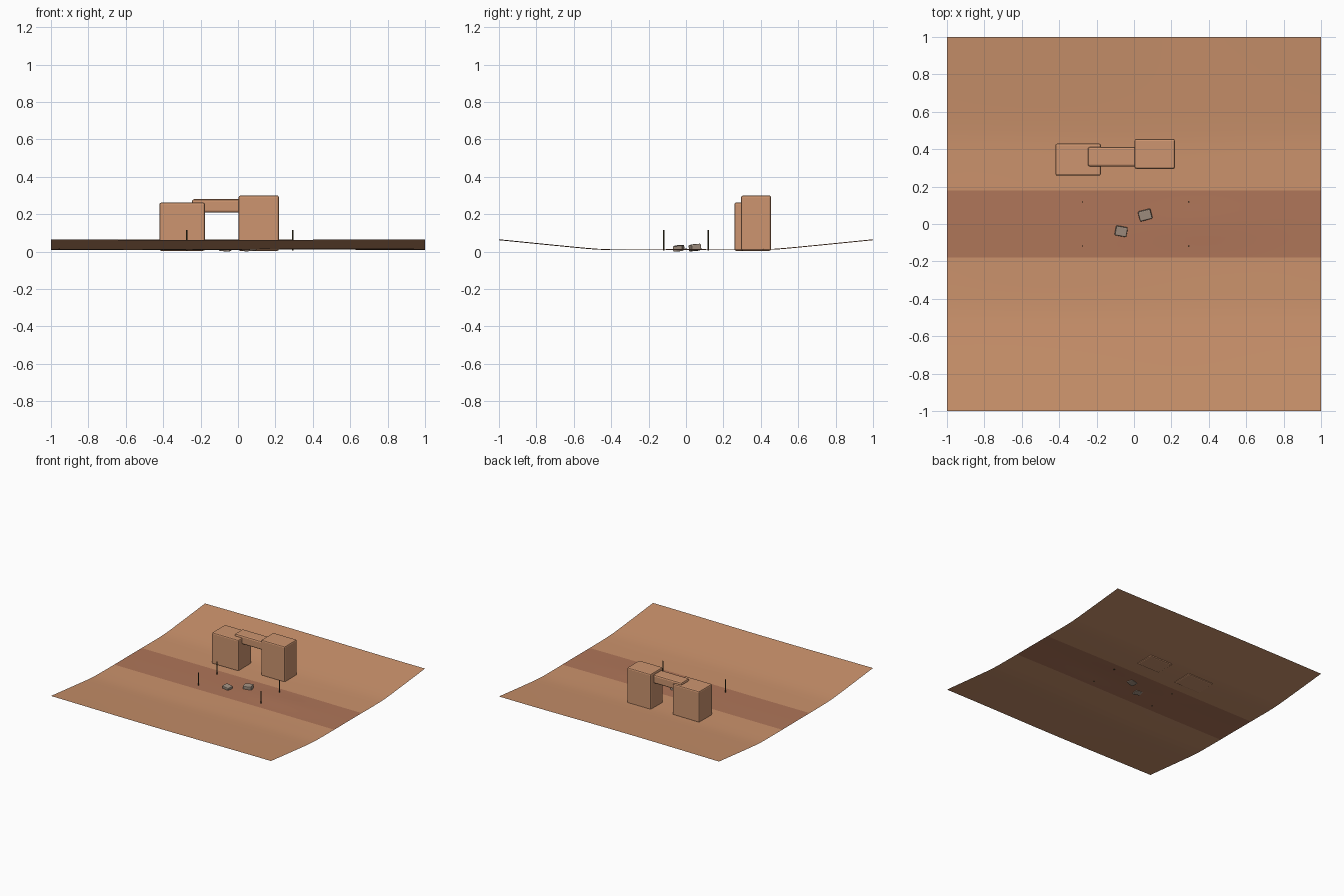
import bpy, bmesh, math

if "Cube" in bpy.data.objects:
    bpy.data.objects.remove(bpy.data.objects["Cube"])


def material(name, rgb):
    m = bpy.data.materials.new(name)
    m.diffuse_color = (*rgb, 1)
    m.use_nodes = True
    m.node_tree.nodes["Principled BSDF"].inputs["Base Color"].default_value = m.diffuse_color
    return m


SAND = material("sand", (0.60, 0.29, 0.15))
TRAIL = material("trail", (0.43, 0.18, 0.10))
ROCK = material("rock", (0.61, 0.30, 0.16))
STONE = material("grey_stone", (0.36, 0.28, 0.22))
WOOD = material("dark_wood", (0.07, 0.06, 0.025))


def ground_height(x, y):
    # flat valley floor, sloping banks, gentle ripples
    t = abs(y) - 0.46
    bank = 0.1 * (t + math.sqrt(t * t + 0.004)) / 2
    ripple = 0.003 * math.sin(3.1 * x + 1.7 * y + 0.5) * min(1, abs(y) * 2)
    mound = 0.006 * math.exp(-(y / 0.12) ** 2) * math.exp(-((x - 0.35) / 0.35) ** 2)
    return 0.009 + bank + ripple * 0.8 + mound


def ground():
    n = 56
    bm = bmesh.new()
    bmesh.ops.create_grid(bm, x_segments=n, y_segments=n, size=1)
    for f in bm.faces:
        f.smooth = True
        f.material_index = int(abs(f.calc_center_median().y) < 0.179)
    for v in bm.verts:
        v.co.z = ground_height(v.co.x, v.co.y)
    me = bpy.data.meshes.new("canyon_floor")
    bm.to_mesh(me)
    bm.free()
    me.materials.append(SAND)
    me.materials.append(TRAIL)
    ob = bpy.data.objects.new("canyon_floor", me)
    bpy.context.collection.objects.link(ob)


def block(name, lo, hi, mat, bevel, rot=(0, 0, 0)):
    mid = [(a + b) / 2 for a, b in zip(lo, hi)]
    bpy.ops.mesh.primitive_cube_add(size=1, location=mid, rotation=rot)
    ob = bpy.context.object
    ob.name = name
    ob.scale = [b - a for a, b in zip(lo, hi)]
    bpy.ops.object.transform_apply(location=False, rotation=False, scale=True)
    mod = ob.modifiers.new("rounded_edges", 'BEVEL')
    mod.width = bevel
    mod.segments = 2
    ob.data.materials.append(mat)
    return ob


ground()

# Rock arch: two pillars and a lintel
block("left_pillar", (-0.42, 0.258, 0.004), (-0.177, 0.43, 0.262), ROCK, 0.01)
block("right_pillar", (0.003, 0.295, 0.004), (0.219, 0.455, 0.30), ROCK, 0.01)
block("lintel", (-0.247, 0.307, 0.209), (0.03, 0.412, 0.28), ROCK, 0.012)

# Loose stones on the trail
block("stone_left", (-0.1, -0.065, 0.003), (-0.037, -0.013, 0.033), STONE, 0.006,
      (0.08, 0.08, -0.18))
block("stone_right", (0.026, 0.021, 0.004), (0.094, 0.075, 0.039), STONE, 0.006,
      (0.08, -0.06, 0.25))

# Four thin trail posts
for x in (-0.275, 0.293):
    for side, y in (("front", -0.118), ("back", 0.118)):
        bpy.ops.mesh.primitive_cylinder_add(vertices=8, radius=0.004, depth=0.11,
                                            location=(x, y, 0.06))
        post = bpy.context.object
        post.name = side + ("_left_post" if x < 0 else "_right_post")
        post.data.materials.append(WOOD)
        bpy.ops.object.shade_smooth_by_angle()
